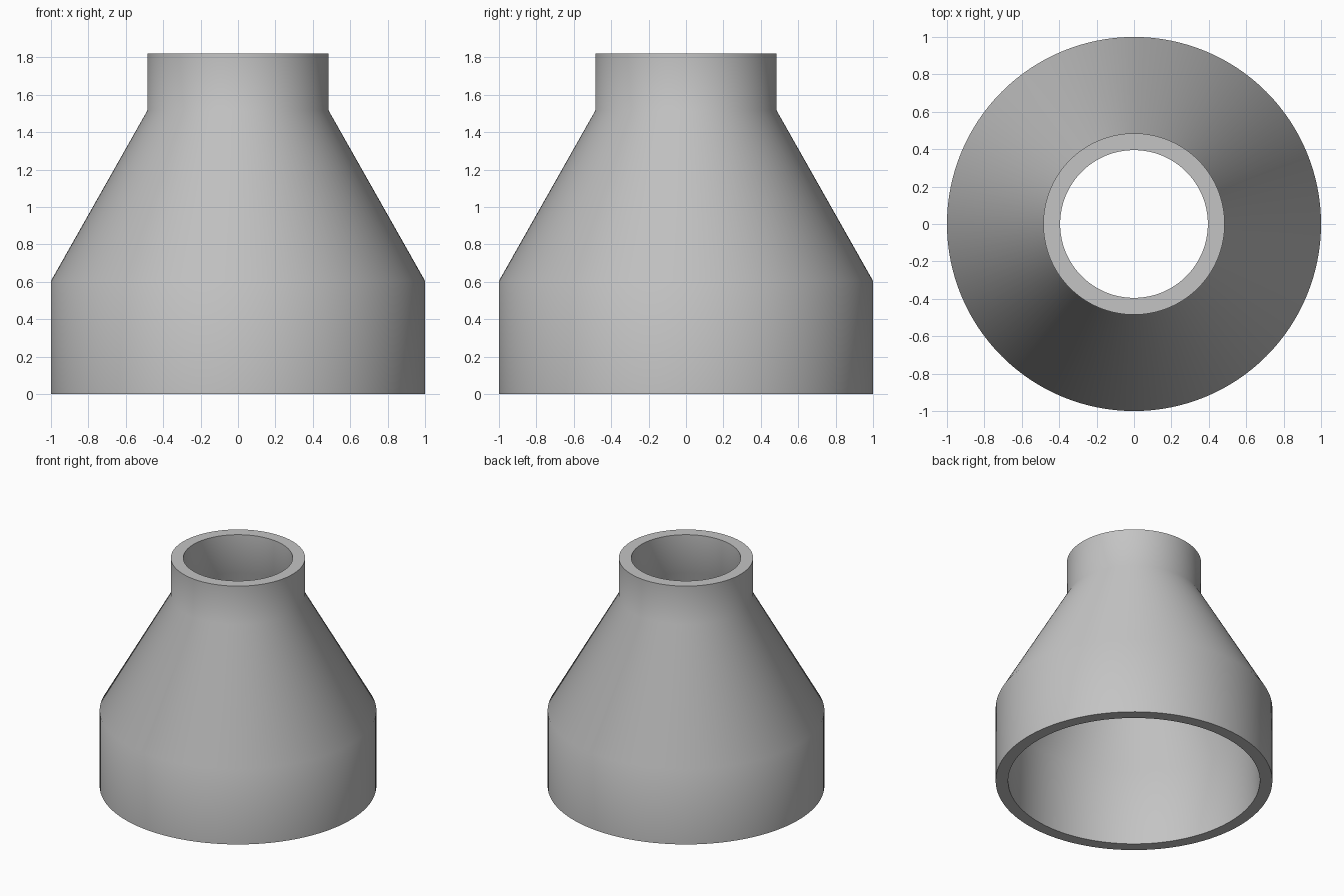
import bpy
import bmesh
import math

if "Cube" in bpy.data.objects:
    bpy.data.objects.remove(bpy.data.objects["Cube"], do_unlink=True)

SEGMENTS = 128

# Plain grey material
grey = bpy.data.materials.new("plain_grey")
grey.use_nodes = True
colour = (0.55, 0.55, 0.55, 1)
grey.diffuse_color = colour
grey.node_tree.nodes["Principled BSDF"].inputs["Base Color"].default_value = colour

# Wall section (radius, height): up the outside, down the bore
section = [(1.0, 0), (1.0, 0.605), (0.485, 1.515), (0.485, 1.82),
           (0.395, 1.82), (0.395, 1.515), (0.91, 0.605), (0.91, 0)]

# Revolve the closed section around the vertical axis
bm = bmesh.new()
verts = [bm.verts.new((r, 0, z)) for r, z in section]
edges = [bm.edges.new((v, verts[i - 1])) for i, v in enumerate(verts)]
bmesh.ops.spin(bm, geom=verts + edges, cent=(0, 0, 0), axis=(0, 0, 1),
               angle=math.tau, steps=SEGMENTS, use_merge=True)
bmesh.ops.remove_doubles(bm, verts=bm.verts[:], dist=0.0001)
bmesh.ops.recalc_face_normals(bm, faces=bm.faces[:])

mesh = bpy.data.meshes.new("pipe_reducer")
bm.to_mesh(mesh)
bm.free()
mesh.materials.append(grey)
reducer = bpy.data.objects.new("pipe_reducer", mesh)
bpy.context.collection.objects.link(reducer)

# Soft shoulders, sharp rims
bpy.ops.object.select_all(action="DESELECT")
reducer.select_set(True)
bpy.context.view_layer.objects.active = reducer
bpy.ops.object.shade_smooth_by_angle(angle=math.radians(40))
